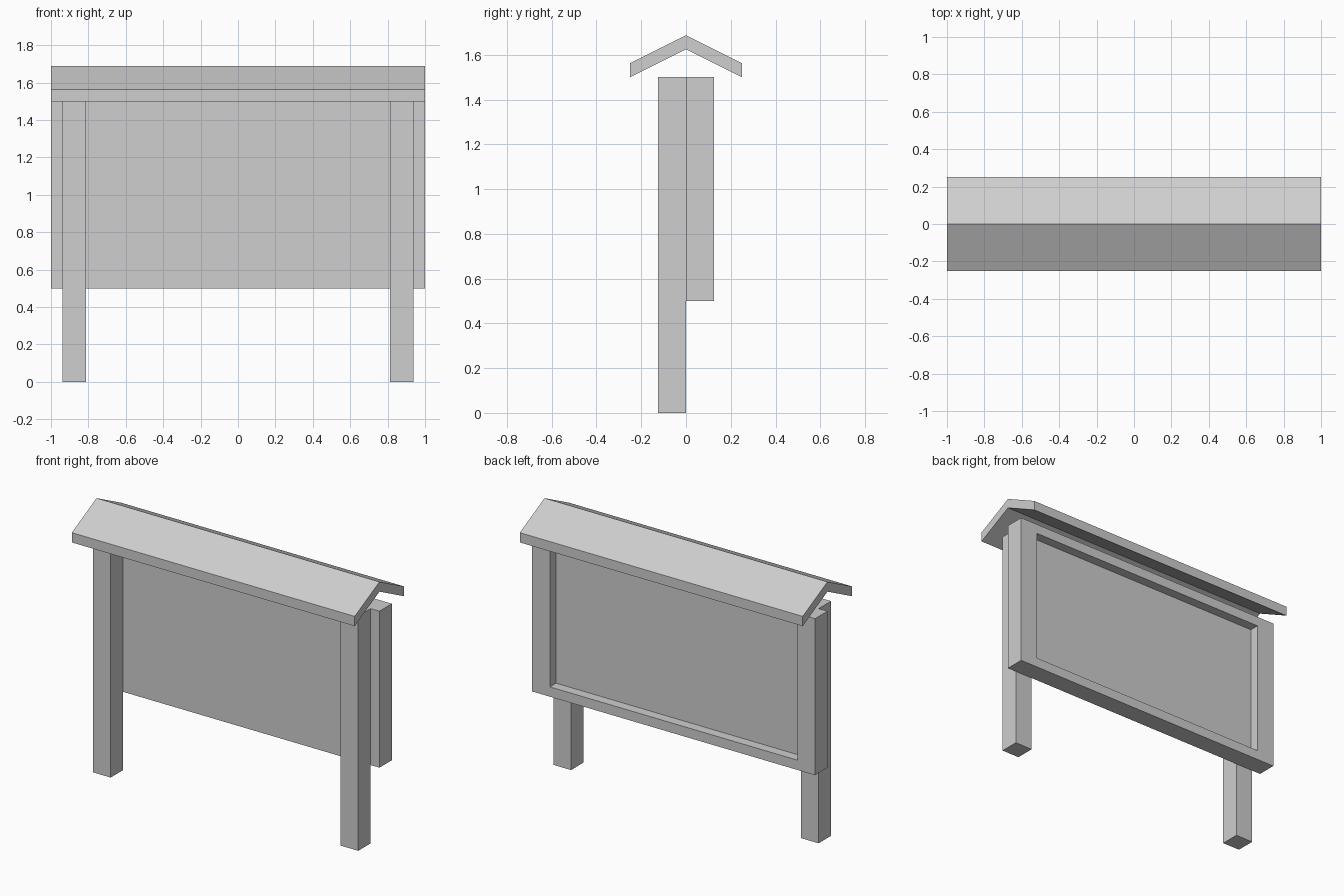
import bpy
import bmesh
from math import copysign
from mathutils import Vector

cube = bpy.data.objects.get("Cube")
if cube:
    bpy.data.objects.remove(cube, do_unlink=True)

grey = bpy.data.materials.new("plain grey")
grey.use_nodes = True
colour = (0.62, 0.62, 0.62, 1)
grey.diffuse_color = colour
grey.node_tree.nodes["Principled BSDF"].inputs["Base Color"].default_value = colour


def finish(name, bm):
    bmesh.ops.recalc_face_normals(bm, faces=bm.faces)
    mesh = bpy.data.meshes.new(name)
    bm.to_mesh(mesh)
    bm.free()
    mesh.materials.append(grey)
    obj = bpy.data.objects.new(name, mesh)
    bpy.context.collection.objects.link(obj)
    return obj


def box(low, high):
    low, high = Vector(low), Vector(high)
    bm = bmesh.new()
    bmesh.ops.create_cube(bm, size=1)
    bmesh.ops.scale(bm, vec=high - low, verts=bm.verts)
    bmesh.ops.translate(bm, vec=(low + high) / 2, verts=bm.verts)
    return bm


# Posts in front of the board
POST = 0.125
for side, x in (("left", 0.875), ("right", -0.875)):
    finish(side + "_post", box((x - POST / 2, -POST, 0), (x + POST / 2, 0, 1.5)))

# Display board with a framed recess in its back
BORDER_X, BORDER_Z, DEPTH = 0.125, 0.0625, 0.0625
bm = box((-1, 0, 0.5), (1, POST, 1.5))
back = max(bm.faces, key=lambda f: f.calc_center_median().y)
bmesh.ops.inset_individual(bm, faces=[back], thickness=0.05)
for v in back.verts:
    v.co.x = copysign(1 - BORDER_X, v.co.x)
    v.co.z = 1 + copysign(0.5 - BORDER_Z, v.co.z - 1)
panel = bmesh.ops.extrude_discrete_faces(bm, faces=[back])["faces"][0]
bmesh.ops.translate(bm, vec=(0, -DEPTH, 0), verts=panel.verts)
finish("display_board", bm)

# Gabled roof: a chevron profile swept along x
EAVE, RIDGE, THICK = 1.5, 1.625, 0.0625
line = [(-0.25, EAVE), (0, RIDGE), (0.25, EAVE)]
profile = line + [(y, z + THICK) for y, z in reversed(line)]
bm = bmesh.new()
end = bm.faces.new([bm.verts.new((-1, y, z)) for y, z in profile])
swept = bmesh.ops.extrude_face_region(bm, geom=[end], use_keep_orig=True)["geom"]
bmesh.ops.translate(bm, vec=(2, 0, 0),
                    verts=[g for g in swept if isinstance(g, bmesh.types.BMVert)])
finish("gabled_roof", bm)
